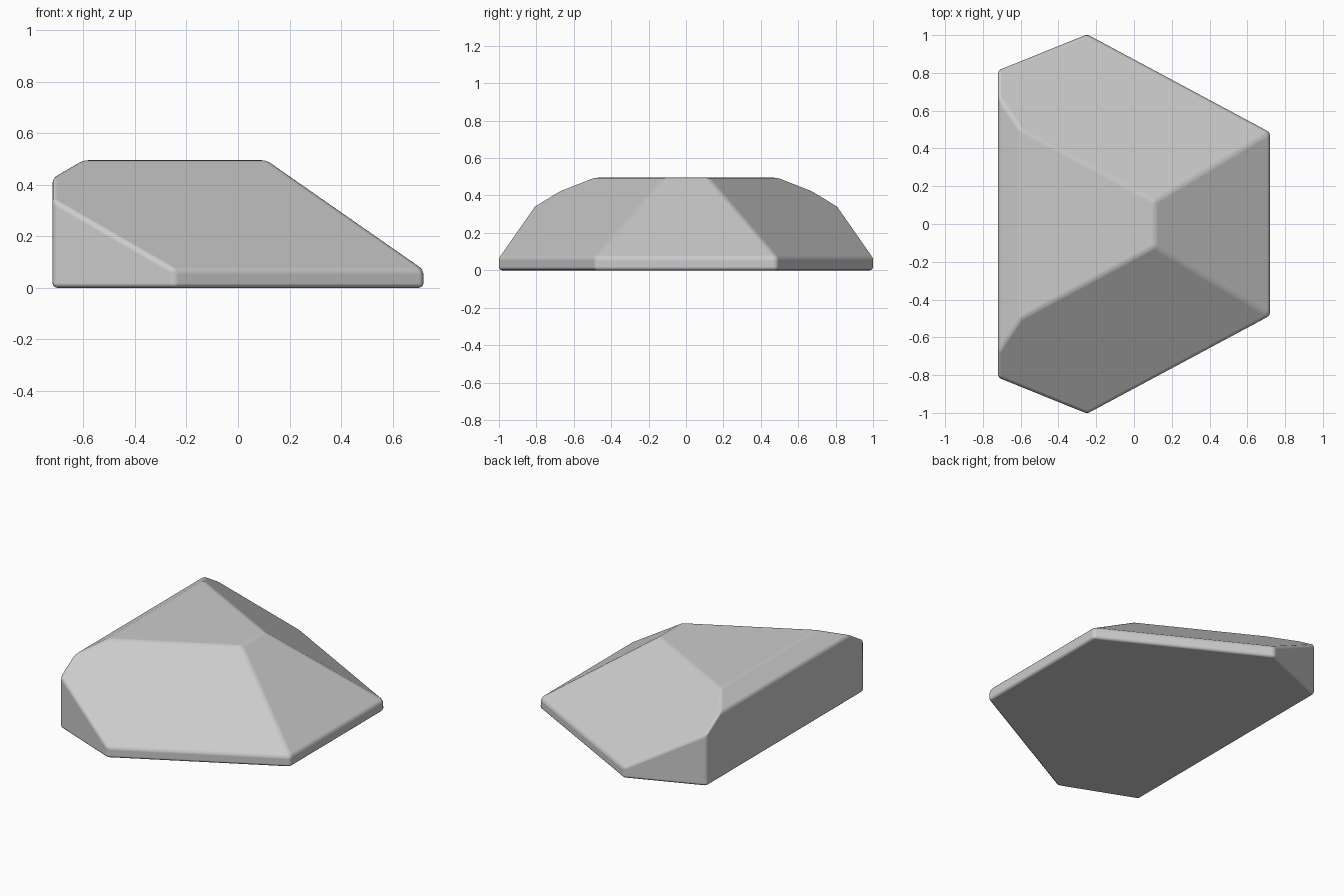
import bpy
import bmesh
import math
from mathutils import Vector

default = bpy.data.objects.get("Cube")
if default:
    bpy.data.objects.remove(default, do_unlink=True)

HEIGHT = 0.495    # flat top
RIM = 0.07        # top of the upright rim
HALF_X = 0.72

# Plain grey stone
stone = bpy.data.materials.new("stone_grey")
stone.use_nodes = True
stone.diffuse_color = (0.6, 0.6, 0.6, 1)
stone.node_tree.nodes["Principled BSDF"].inputs["Base Color"].default_value = (0.6, 0.6, 0.6, 1)

# Solid block to be cut into a faceted wedge
bm = bmesh.new()
bmesh.ops.create_cube(bm, size=1)
bmesh.ops.scale(bm, vec=(2 * HALF_X, 2.4, HEIGHT), verts=bm.verts)
bmesh.ops.translate(bm, vec=(0, 0, HEIGHT / 2), verts=bm.verts)


def cut(point, normal):
    """Slice off everything on the normal side and close the opening."""
    geom = bm.verts[:] + bm.edges[:] + bm.faces[:]
    result = bmesh.ops.bisect_plane(bm, geom=geom, dist=1e-5, plane_co=point,
                                    plane_no=normal, clear_outer=True)
    edges = [e for e in result["geom_cut"] if isinstance(e, bmesh.types.BMEdge)]
    bmesh.ops.contextual_create(bm, geom=edges)


def slope(low, high, outward):
    """Sloping facet through a rim point and a top point with the same outline."""
    out = Vector(outward).normalized()
    run = (Vector(low) - Vector(high)).dot(out)
    rise = high[2] - low[2]
    cut(Vector(low), out * rise + Vector((0, 0, run)))


# Facet on the +x end and the chamfer along the tall -x wall
slope((HALF_X, 0, RIM), (0.11, 0, HEIGHT), (1, 0, 0))
slope((-HALF_X, 0, 0.425), (-0.6, 0, HEIGHT), (-1, 0, 0))

# Front and back: long wall, long facet and short corner wall
for side in (-1, 1):
    long_out = (0.52, side * 0.97, 0)
    cut((HALF_X, side * 0.485, 0), long_out)
    slope((HALF_X, side * 0.485, RIM), (0.11, side * 0.12, HEIGHT), long_out)
    cut((-0.25, side * 1.003, 0), (-0.19, side * 0.47, 0))

bmesh.ops.recalc_face_normals(bm, faces=bm.faces)
mesh = bpy.data.meshes.new("faceted_stone")
bm.to_mesh(mesh)
bm.free()
mesh.materials.append(stone)
body = bpy.data.objects.new("faceted_stone", mesh)
bpy.context.collection.objects.link(body)

# Softly rounded edges
for polygon in mesh.polygons:
    polygon.use_smooth = True
bevel = body.modifiers.new("rounded_edges", "BEVEL")
bevel.width = 0.018
bevel.segments = 3
bevel.limit_method = "ANGLE"
bevel.angle_limit = math.radians(10)
bevel.harden_normals = True
